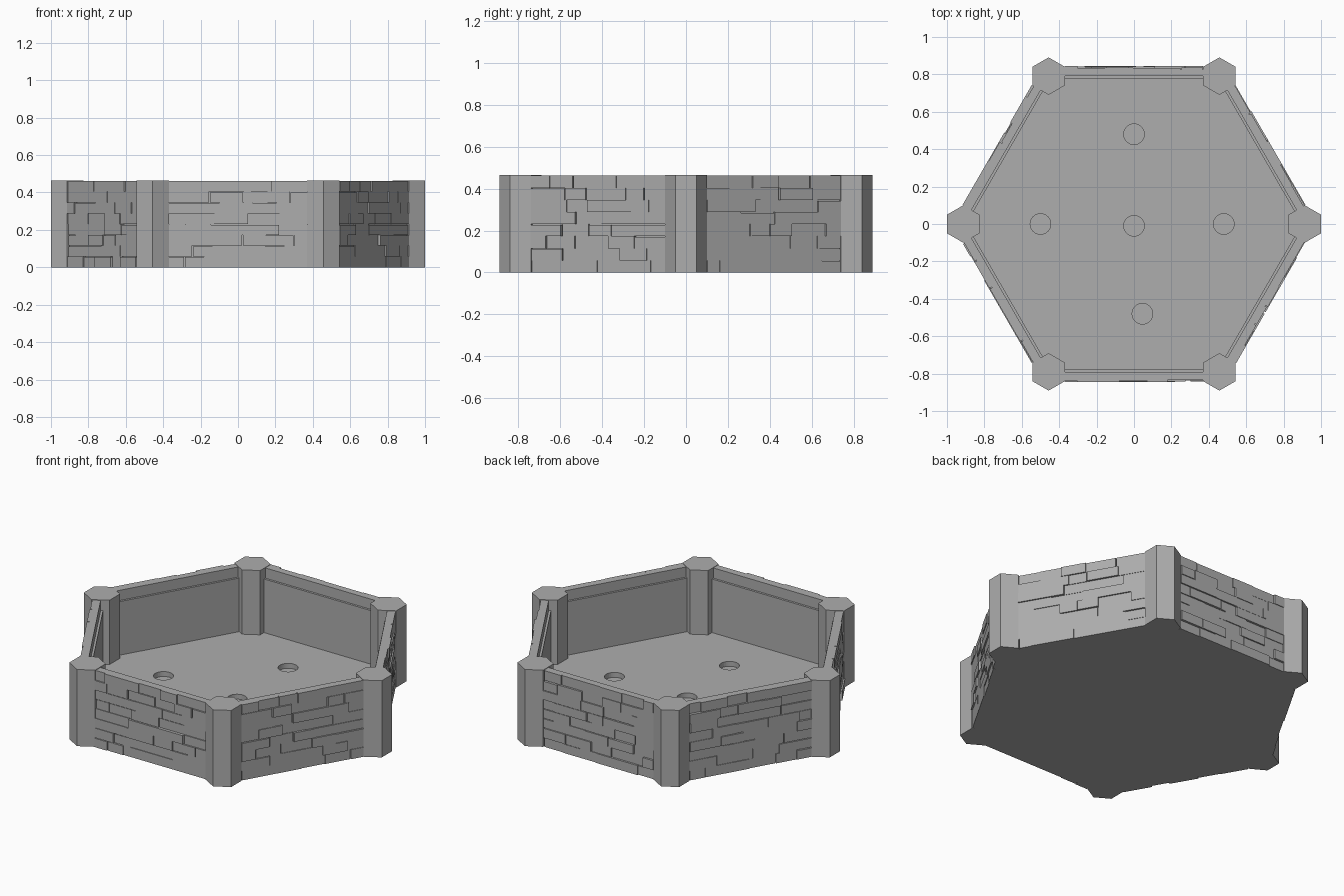
import bpy, bmesh, math, random
from mathutils import Matrix

random.seed(7)
if "Cube" in bpy.data.objects:
    bpy.data.objects.remove(bpy.data.objects["Cube"], do_unlink=True)

HEIGHT = 0.465      # overall height
RADIUS = 0.913      # centre of tray to centre of each post
FLOOR = 0.075       # floor thickness
HALF = 0.37         # half the visible wall length
BACKING = 0.827     # distance of the wall's mortar plane

stone = bpy.data.materials.new("stone_grey")
stone.use_nodes = True
GREY = (0.42, 0.42, 0.42, 1)
stone.diffuse_color = GREY
stone.node_tree.nodes["Principled BSDF"].inputs["Base Color"].default_value = GREY


def make_object(name, bm):
    bmesh.ops.recalc_face_normals(bm, faces=bm.faces)
    mesh = bpy.data.meshes.new(name)
    bm.to_mesh(mesh)
    bm.free()
    mesh.materials.append(stone)
    obj = bpy.data.objects.new(name, mesh)
    bpy.context.collection.objects.link(obj)
    return obj


def extrude_loop(bm, points, offset):
    face = bm.faces.new([bm.verts.new(p) for p in points])
    moved = bmesh.ops.extrude_face_region(bm, geom=[face])["geom"]
    verts = [v for v in moved if isinstance(v, bmesh.types.BMVert)]
    bmesh.ops.translate(bm, verts=verts, vec=offset)


def prism(bm, sides, radius, x, y, z0, z1, turn=0):
    angles = [turn + math.tau * i / sides for i in range(sides)]
    ring = [(x + radius * math.cos(a), y + radius * math.sin(a), z0) for a in angles]
    extrude_loop(bm, ring, (0, 0, z1 - z0))


def box(bm, x0, x1, y0, y1, z0, z1):
    extrude_loop(bm, [(x0, y0, z0), (x1, y0, z0), (x1, y1, z0), (x0, y1, z0)],
                 (0, 0, z1 - z0))


# Floor with five round sockets
bm = bmesh.new()
prism(bm, 6, RADIUS, 0, 0, 0, FLOOR)
tray_floor = make_object("tray_floor", bm)

bm = bmesh.new()
for x, y in [(0, 0.48), (-0.5, 0), (0, -0.01), (0.48, 0), (0.045, -0.48)]:
    prism(bm, 32, 0.055, x, y, FLOOR - 0.03, FLOOR + 0.05)
cutter = make_object("socket_cutter", bm)
cutter.hide_render = True
cut = tray_floor.modifiers.new("sockets", "BOOLEAN")
cut.object = cutter
cut.operation = "DIFFERENCE"
cut.solver = "EXACT"
bpy.context.view_layer.objects.active = tray_floor
bpy.ops.object.modifier_apply(modifier=cut.name)
bpy.data.objects.remove(cutter, do_unlink=True)

# Hexagonal corner posts
for i in range(6):
    a = math.radians(60 * i)
    bm = bmesh.new()
    prism(bm, 6, 0.1, RADIUS * math.cos(a), RADIUS * math.sin(a), 0, HEIGHT, math.pi / 6)
    make_object(f"corner_post_{i + 1}", bm)

# Wall section: a small ledge runs below the inner rim
WALL_TOP = HEIGHT - 0.003
section = [(0.777, 0), (0.777, 0.4), (0.79, 0.4), (0.79, WALL_TOP),
           (BACKING, WALL_TOP), (BACKING, 0)]
ROWS = 8


def add_bricks(bm):
    """Staggered courses whose stones stand out by different amounts."""
    step = WALL_TOP / ROWS
    for row in range(ROWS):
        x = -HALF
        width = random.uniform(0.06, 0.2)
        while x < HALF:
            end = x + width
            if HALF - end < 0.06:
                end = HALF
            depth = random.choice([0.006, 0.01, 0.01, 0.014, 0.018])
            gap = random.choice([0, 0, 0.005])
            sink = random.choice([0, 0, 0.004])
            box(bm, x, end - gap, BACKING - 0.01, BACKING + depth,
                row * step, (row + 1) * step - sink * (row < ROWS - 1))
            x = end
            width = random.uniform(0.1, 0.22)


# Six walls, each with stones on its outer face
for i in range(6):
    turn = Matrix.Rotation(math.radians(60 * i), 4, "Z")
    bm = bmesh.new()
    extrude_loop(bm, [(-0.4, y, z) for y, z in section], (0.8, 0, 0))
    bm.transform(turn)
    make_object(f"wall_{i + 1}", bm)
    bm = bmesh.new()
    add_bricks(bm)
    bm.transform(turn)
    make_object(f"wall_stones_{i + 1}", bm)
